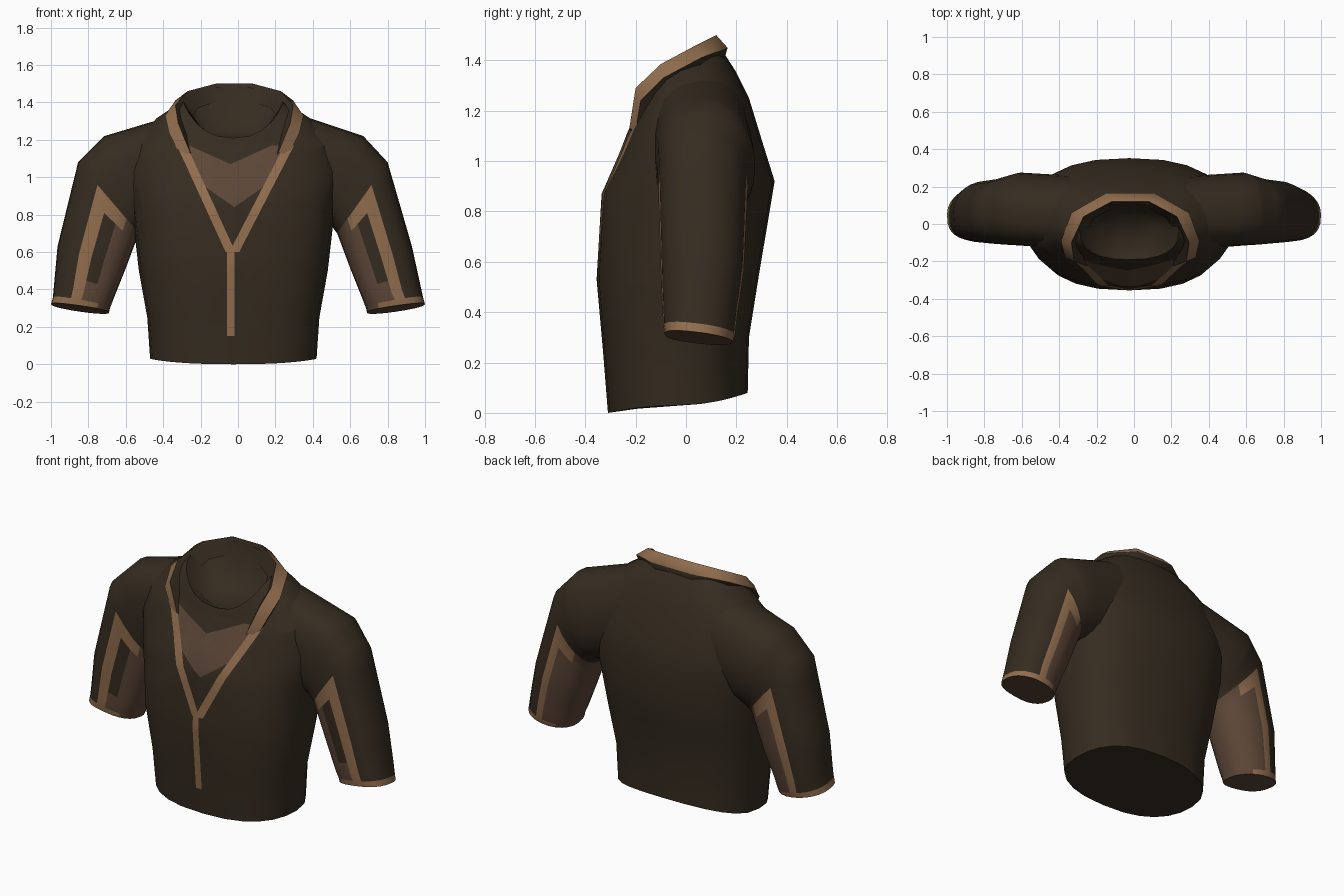
import bpy, bmesh, math
from mathutils import Vector

cube = bpy.data.objects.get("Cube")
if cube:
    bpy.data.objects.remove(cube)


def material(name, rgb):
    m = bpy.data.materials.new(name)
    m.use_nodes = True
    m.diffuse_color = (*rgb, 1)
    m.node_tree.nodes["Principled BSDF"].inputs["Base Color"].default_value = (*rgb, 1)
    return m


MATS = [material("dark_olive_cloth", (0.036, 0.025, 0.0145)),
        material("tan_trim", (0.285, 0.155, 0.076)),
        material("brown_lining", (0.11, 0.063, 0.039))]
OLIVE, TAN, BROWN = range(3)
SEG = 24


def loft(bm, rings, closed=True):
    """Skin the rings in order and return the rows of vertices."""
    rows = [[bm.verts.new(p) for p in ring] for ring in rings]
    n = len(rows[0])
    for a, b in zip(rows, rows[1:]):
        for i in range(n if closed else n - 1):
            j = (i + 1) % n
            bm.faces.new((a[i], a[j], b[j], b[i]))
    return rows


def finish(bm, name, rule):
    bmesh.ops.recalc_face_normals(bm, faces=bm.faces[:])
    bm.faces.index_update()
    for f in bm.faces:
        f.material_index = rule(f)
    me = bpy.data.meshes.new(name)
    bm.to_mesh(me)
    bm.free()
    for m in MATS:
        me.materials.append(m)
    ob = bpy.data.objects.new(name, me)
    bpy.context.collection.objects.link(ob)
    bpy.ops.object.select_all(action="DESELECT")
    ob.select_set(True)
    bpy.context.view_layer.objects.active = ob
    bpy.ops.object.shade_smooth_by_angle(angle=math.radians(60))


def power(v, p):
    return math.copysign(abs(v) ** p, v)


# Torso: rings of half width, front y, back y, then front, side and back heights;
# the last ring is the floor of the neck opening
TORSO = [(.445, -.31, .245, 0, .03, .08),
         (.46, -.33, .25, .25, .25, .3),
         (.505, -.355, .29, .53, .5, .55),
         (.545, -.335, .352, .87, .85, .92),
         (.58, -.265, .305, 1.03, 1.03, 1.07),
         (.53, -.23, .25, 1.12, 1.19, 1.25),
         (.41, -.205, .195, 1.17, 1.315, 1.36),
         (.335, -.2, .15, 1.19, 1.365, 1.43),
         (.265, -.19, .11, 1.21, 1.4, 1.485),
         (.15, -.13, .05, 1.19, 1.22, 1.25)]


def torso_ring(hw, yf, yb, zf, zs, zb):
    ring = []
    for i in range(SEG):
        t = 2 * math.pi * i / SEG
        c, s = power(math.cos(t), .82), power(math.sin(t), .82)
        y = (yf + yb) / 2 + s * (yb - yf) / 2
        z = zs + ((zb if s > 0 else zf) - zs) * s * s
        ring.append((hw * c - .025, y, z))
    return ring


# Neckline borders: x as a straight function of height
def left_edge(z):
    return -.04 - .457 * (z - .6)


def right_edge(z):
    return -.02 + .515 * (z - .6)


BAND, PLACKET = .026, .02


def cut(bm, p, q):
    """Cut the front faces along the line through two (x, z) points."""
    faces = [f for f in bm.faces if f.calc_center_median().y < 0]
    geom = faces + list({e for f in faces for e in f.edges}) + list({v for f in faces for v in f.verts})
    d = Vector((q[0] - p[0], 0, q[1] - p[1]))
    bmesh.ops.bisect_plane(bm, geom=geom, dist=1e-5, plane_co=(p[0], 0, p[1]),
                           plane_no=d.cross(Vector((0, 1, 0))))


bm = bmesh.new()
rows = loft(bm, [torso_ring(*r) for r in TORSO])
bm.faces.new(rows[0])
bm.faces.new(rows[-1])
for edge in (left_edge, right_edge):
    for off in (-BAND, BAND):
        cut(bm, (edge(.6) + off, .6), (edge(1.3) + off, 1.3))
for off in (-PLACKET, PLACKET):
    cut(bm, (-.04 + off, 0), (-.04 + off, 1))
for z in (.15, .6, 1.17):
    cut(bm, (-1, z), (1, z))
for side in (-1, 1):
    cut(bm, (-.04, 1.07), (-.04 + side * .2, 1.16))
    cut(bm, (-.02, .84), (-.02 + side * .2, .98))


def torso_colour(f):
    c = f.calc_center_median()
    if c.y > 0 or c.z > 1.17:
        return OLIVE
    if c.z < .6:
        return TAN if c.z > .15 and abs(c.x + .04) < PLACKET else OLIVE
    l, r = left_edge(c.z), right_edge(c.z)
    if not l - BAND < c.x < r + BAND:
        return OLIVE
    if c.x < l + BAND or c.x > r - BAND:
        return TAN
    above = c.z > .84 + .7 * abs(c.x + .02)
    return BROWN if above and c.z < 1.07 + .45 * abs(c.x + .04) else OLIVE


finish(bm, "shirt_body", torso_colour)

# Collar: tan band rolled around the neck, with olive cloth tucked in on both edges
OUTER = [(.29, -.2, 1.12), (.35, -.18, 1.24), (.37, -.09, 1.33), (.315, .06, 1.41), (.13, .165, 1.45)]
INNER = [(.235, -.225, 1.13), (.3, -.2, 1.29), (.315, -.1, 1.385), (.25, .04, 1.46), (.1, .12, 1.5)]


def tucked(pts, scale, drop):
    return [(x * scale, y * scale, z - drop) for x, y, z in pts]


def mirrored(pts):
    return [(x - .02, y, z) for x, y, z in pts] + [(-x - .02, y, z) for x, y, z in reversed(pts)]


bm = bmesh.new()
strips = [tucked(OUTER, .9, .06), OUTER, INNER, tucked(INNER, .78, .09)]
loft(bm, [mirrored(s) for s in strips], closed=False)
across = 2 * len(OUTER) - 1
finish(bm, "collar_band", lambda f: TAN if f.index // across == 1 else OLIVE)

# Sleeves: outer (x, z), inner (x, z), front y, back y, outward shift on the right arm
SLEEVE = [(.28, 1.35, .25, .80, -.14, .255, 0),
          (.67, 1.22, .50, .74, -.115, .275, .045),
          (.80, 1.08, .53, .70, -.11, .245, .055),
          (.93, .63, .605, .50, -.10, .23, .035),
          (.99, .355, .685, .30, -.09, .195, 0),
          (1.0, .32, .69, .275, -.085, .185, 0)]


def sleeve_ring(side, xo, zo, xi, zi, yf, yb, shift):
    if side < 0:
        xo += shift
    ring = []
    for i in range(SEG):
        t = 2 * math.pi * i / SEG
        c, s = math.cos(t), math.sin(t)
        p = .75 if s < 0 else .95
        c, s = power(c, p), power(s, p)
        x = (xo + xi) / 2 + c * (xo - xi) / 2
        y = (yf + yb) / 2 + s * (yb - yf) / 2
        z = (zo + zi) / 2 + c * (zo - zi) / 2
        if zo < .4:
            z -= .12 * (y - .05)
        ring.append((side * x, y, z))
    return ring


STEPS = 4


def blend(rows):
    out = []
    for a, b in zip(rows, rows[1:]):
        n = STEPS if a[1] > .4 else 1
        out += [[u + (v - u) * k / n for u, v in zip(a, b)] for k in range(n)]
    return out + [rows[-1]]


def sleeve_colour(f):
    row, column = divmod(f.index, SEG)
    away = abs(column + .5 - SEG / 2)   # steps around the arm from its inner side
    first = 2 * STEPS                   # lining starts just below the armpit
    cuff = 4 * STEPS
    if row > cuff:
        return BROWN
    if row == cuff:
        return TAN if away > 4 else BROWN
    if row < first or away > 7:
        return OLIVE
    if row == first:
        return TAN if away > 4 else BROWN
    if away > 6:
        return TAN
    if away > 5 and column >= SEG / 2 and row < cuff - 2:
        return OLIVE
    return BROWN


for side, name in ((1, "left_sleeve"), (-1, "right_sleeve")):
    bm = bmesh.new()
    rows = loft(bm, [sleeve_ring(side, *r) for r in blend(SLEEVE)])
    bm.faces.new(rows[-1])
    finish(bm, name, sleeve_colour)
